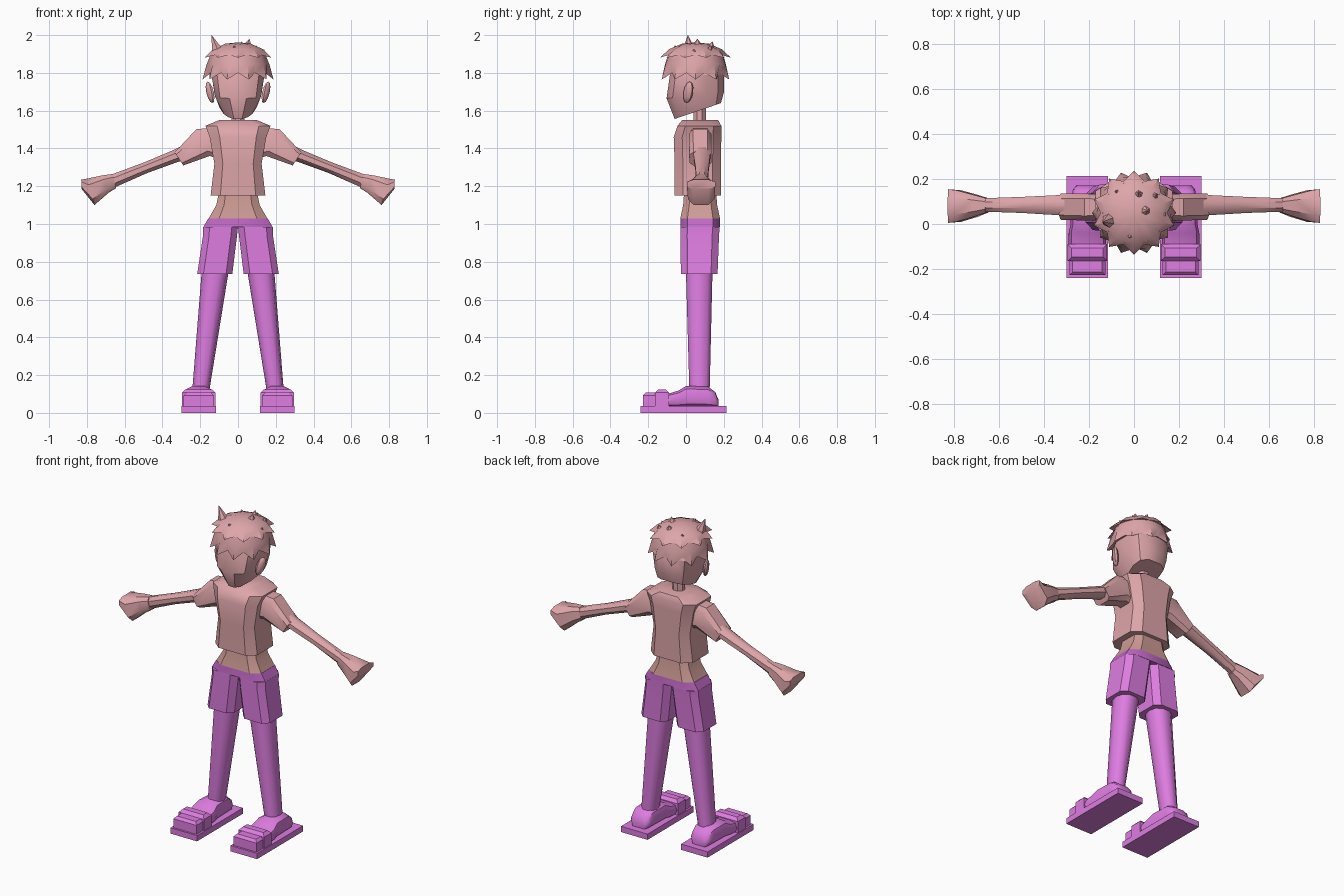
import bpy, bmesh, math
from mathutils import Vector as V

if "Cube" in bpy.data.objects:
    bpy.data.objects.remove(bpy.data.objects["Cube"])


def material(name, rgb):
    m = bpy.data.materials.new(name)
    m.diffuse_color = (*rgb, 1)
    m.use_nodes = True
    m.node_tree.nodes["Principled BSDF"].inputs["Base Color"].default_value = m.diffuse_color
    return m


SKIN = material("dusty_pink", (0.73, 0.38, 0.40))
BELLY = material("tan_pink", (0.62, 0.33, 0.30))
PURPLE = material("orchid", (0.73, 0.205, 0.75))
BAND = material("dark_orchid", (0.53, 0.14, 0.56))


def finish(bm, name, mat, angle):
    bmesh.ops.recalc_face_normals(bm, faces=bm.faces)
    me = bpy.data.meshes.new(name)
    bm.to_mesh(me)
    bm.free()
    ob = bpy.data.objects.new(name, me)
    bpy.context.collection.objects.link(ob)
    me.materials.append(mat)
    if angle:
        bpy.ops.object.select_all(action='DESELECT')
        ob.select_set(True)
        bpy.context.view_layer.objects.active = ob
        bpy.ops.object.shade_smooth_by_angle(angle=math.radians(angle))
    return ob


def ring(a, b, side, n=8, p=1.0, taper=1.0):
    """Closed section spanning a to b; side is its half width, scaled by taper at a."""
    a, b, side = V(a), V(b), V(side)
    mid, half = (a + b) / 2, (b - a) / 2
    k = math.cos(math.pi / n) ** p
    pts = []
    for i in range(n):
        t = 2 * math.pi * (i + 0.5) / n
        c, s = (math.copysign(abs(f) ** p, f) / k for f in (math.cos(t), math.sin(t)))
        w = taper + (1 - taper) * (c + 1) / 2
        pts.append(mid + half * c + side * s * w)
    return pts


def loft(name, rings, mat, angle=35):
    bm = bmesh.new()
    rows = [[bm.verts.new(p) for p in r] for r in rings]
    n = len(rows[0])
    for r0, r1 in zip(rows, rows[1:]):
        for i in range(n):
            j = (i + 1) % n
            bm.faces.new((r0[i], r0[j], r1[j], r1[i]))
    bm.faces.new(rows[0])
    bm.faces.new(rows[-1])
    return finish(bm, name, mat, angle)


def stack(name, levels, mat, p=0.5, angle=35, n=8):
    """Levels: (centre x, half width, front y, back y, z)."""
    return loft(name, [ring((cx, y0, z), (cx, y1, z), (hx, 0, 0), n, p)
                       for cx, hx, y0, y1, z in levels], mat, angle)


def limb(name, s, sections, mat, p=1.0, n=8, angle=40):
    """Sections: (top x, top z, bottom x, bottom z, half depth, centre y)."""
    return loft(name, [ring((s * x0, cy, z0), (s * x1, cy, z1), (0, hy, 0), n, p)
                       for x0, z0, x1, z1, hy, cy in sections], mat, angle)


def box(name, x0, x1, y0, y1, z0, z1, mat, bevel=0.0):
    bm = bmesh.new()
    bmesh.ops.create_cube(bm, size=1)
    for v in bm.verts:
        v.co = V(((x0 + x1) / 2 + v.co.x * (x1 - x0),
                  (y0 + y1) / 2 + v.co.y * (y1 - y0),
                  (z0 + z1) / 2 + v.co.z * (z1 - z0)))
    if bevel:
        top = [e for e in bm.edges if all(v.co.z > z1 - 1e-4 for v in e.verts)]
        bmesh.ops.bevel(bm, geom=top, offset=bevel, segments=1, affect='EDGES')
    return finish(bm, name, mat, 0)


# Torso: shirt, belly, waistband
stack("shirt", [(0, .145, -.06, .185, 1.15), (0, .125, -.06, .185, 1.32),
                (0, .15, -.065, .187, 1.46), (0, .172, -.045, .187, 1.52),
                (0, .10, -.02, .17, 1.55)], SKIN)
stack("belly", [(0, .155, -.03, .18, 1.03), (0, .115, -.015, .165, 1.10),
                (0, .10, -.01, .16, 1.17)], BELLY)
stack("waistband", [(0, .183, -.03, .18, .985), (0, .157, -.03, .18, 1.03)], BAND)

# Head and neck
stack("neck", [(0, .035, .04, .105, 1.53), (0, .035, .04, .105, 1.64)], SKIN, p=1)
loft("head", [
    ring((0, -.06, 1.556), (0, .185, 1.64), (.115, 0, 0), 12, .75, .5),
    ring((0, -.103, 1.665), (0, .20, 1.695), (.126, 0, 0), 12, .75, .95),
    ring((0, -.085, 1.79), (0, .20, 1.79), (.14, 0, 0), 12, .75),
    ring((0, -.05, 1.89), (0, .15, 1.89), (.10, 0, 0), 12, .75)], SKIN, 30)

# Hair: two layers with jagged rims, closed by a crown
CY, SPIKES = .05, 10


def jagged(r_tip, z_tip, r_in, z_in, shift):
    pts = []
    for i in range(SPIKES * 2):
        t = -math.pi / 2 + math.pi * (i + shift) / SPIKES
        r, z = (r_tip, z_tip) if i % 2 else (r_in, z_in)
        pts.append(V((r * math.cos(t), CY + r * math.sin(t), z)))
    return pts


loft("hair_lower", [jagged(.188, 1.765, .152, 1.80, 0), jagged(.168, 1.84, .16, 1.85, 0),
                    jagged(.14, 1.91, .14, 1.91, 0)], SKIN, 30)
loft("hair_upper", [jagged(.188, 1.88, .148, 1.895, 1), jagged(.14, 1.925, .13, 1.925, 1),
                    jagged(.07, 1.955, .07, 1.95, 1), jagged(.015, 1.96, .015, 1.96, 1)], SKIN, 30)

# Crown tufts: each leans from the scalp to its tip
for tip, base in (((-.14, .01, 2.0), (-.09, .02, 1.88)), ((.06, .06, 1.98), (.035, .06, 1.91)),
                  ((.14, .04, 1.925), (.09, .05, 1.88)), ((.02, .14, 1.965), (.02, .11, 1.90)),
                  ((.10, .13, 1.945), (.07, .11, 1.88)), ((-.08, .15, 1.94), (-.05, .11, 1.88)),
                  ((-.02, -.06, 1.945), (-.01, -.02, 1.89))):
    b = V(base)
    loft("hair_tuft", [ring(b - V((.045, 0, 0)), b + V((.045, 0, 0)), (0, .045, 0), 6),
                       ring(V(tip) - V((.001, 0, 0)), V(tip) + V((.001, 0, 0)), (0, .001, 0), 6)],
         SKIN, 0)

for s, label in ((-1, "left"), (1, "right")):
    # Ear
    bm = bmesh.new()
    bmesh.ops.create_uvsphere(bm, u_segments=8, v_segments=6, radius=1)
    for v in bm.verts:
        x, y, z = v.co
        v.co = V((s * (.148 + .02 * x + .012 * z + .008 * y), .012 + .026 * y + .008 * z, 1.697 + .057 * z))
    finish(bm, label + "_ear", SKIN, 40)

    # Sleeve, arm, hand
    limb(label + "_sleeve", s, [(.13, 1.51, .10, 1.345, .055, .075), (.22, 1.502, .15, 1.36, .06, .075),
                                (.335, 1.38, .29, 1.31, .058, .077)], SKIN, .5)
    limb(label + "_arm", s, [(.28, 1.422, .25, 1.345, .048, .083), (.34, 1.392, .315, 1.33, .045, .084),
                             (.50, 1.325, .48, 1.27, .036, .085), (.67, 1.262, .65, 1.195, .03, .085)], SKIN)
    limb(label + "_hand", s, [(.665, 1.265, .645, 1.19, .032, .083), (.72, 1.257, .685, 1.165, .048, .081),
                              (.80, 1.24, .76, 1.10, .07, .08), (.83, 1.235, .828, 1.185, .075, .08)],
         SKIN, .7)

    # Shorts leg and bare leg
    stack(label + "_shorts_leg", [(s * .123, .093, -.027, .167, .735), (s * .095, .09, -.03, .175, .94),
                                  (s * .092, .092, -.03, .178, .985)], PURPLE)
    stack(label + "_leg", [(s * .198, .043, .018, .125, .11), (s * .122, .068, 0, .14, .74),
                           (s * .118, .07, 0, .14, .80)], PURPLE, p=.85, n=10, angle=50)

    # Sandal: sole, foot, toes, strap
    cx = s * .208
    box(label + "_sole", cx - .092, cx + .092, -.24, .215, 0, .036, PURPLE)
    loft(label + "_foot", [ring((cx, y, .03), (cx, y, z), (hx, 0, 0), 10, .7) for y, z, hx in (
        (.172, .07, .045), (.155, .11, .062), (.115, .14, .068), (.0, .142, .072),
        (-.04, .118, .08), (-.10, .10, .08), (-.16, .09, .08))], PURPLE, 45)
    box(label + "_toes", cx - .08, cx + .08, -.228, -.13, .036, .107, PURPLE, .015)
    box(label + "_strap", cx - .088, cx + .088, -.165, -.09, .036, .125, PURPLE, .018)
